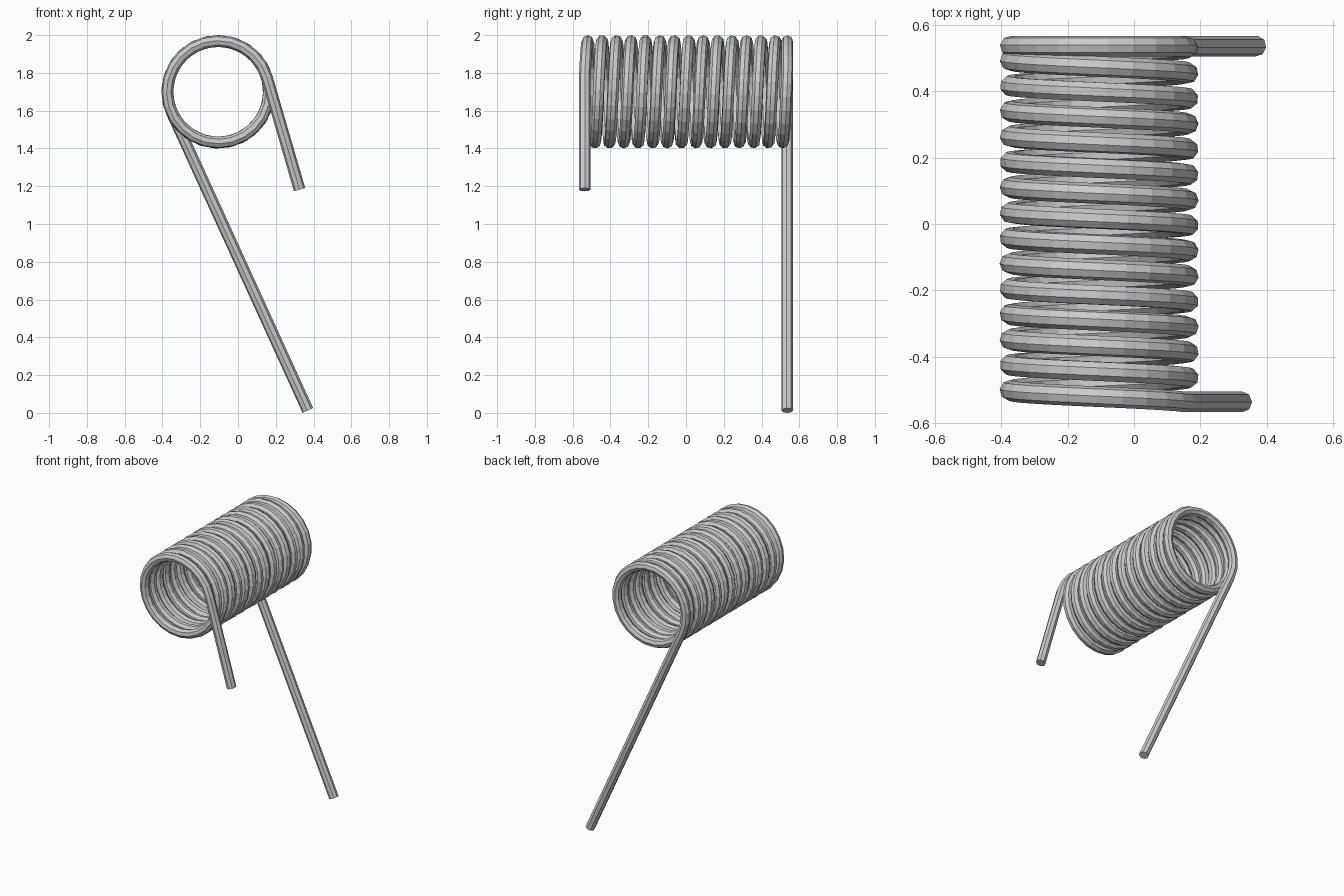
import bpy
import math

if "Cube" in bpy.data.objects:
    bpy.data.objects.remove(bpy.data.objects["Cube"])

CX, CZ, R, WIRE = -0.105, 1.70, 0.269, 0.031
PITCH, Y0, Y1, TURNS, SEG = 0.0765, -0.536, 0.536, 14, 24


def tangent_angle(px, pz, side):
    """Angle on the coil where a straight leg from (px, pz) touches it."""
    dx, dz = px - CX, pz - CZ
    return math.atan2(dz, dx) + side * math.acos(R / math.hypot(dx, dz))


# Straight leg tips and where they meet the coil
short_tip, long_tip = (0.326, 1.182), (0.37, 0.013)
a0 = tangent_angle(*short_tip, 1)
a1 = tangent_angle(*long_tip, -1) + 2 * math.pi * (TURNS + 1)

# Wire path: short leg, helix, long leg
path = [(short_tip[0], Y0, short_tip[1])]
steps = round((a1 - a0) / (2 * math.pi) * SEG)
for i in range(steps + 1):
    a = a0 + (a1 - a0) * i / steps
    y = min(Y0 + PITCH * (a - a0) / (2 * math.pi), Y1)
    path.append((CX + R * math.cos(a), y, CZ + R * math.sin(a)))
path.append((long_tip[0], Y1, long_tip[1]))

# Faceted eight-sided wire with flat end caps
curve = bpy.data.curves.new("torsion_spring", 'CURVE')
curve.dimensions = '3D'
curve.bevel_depth = WIRE
curve.bevel_resolution = 2
curve.use_fill_caps = True
spline = curve.splines.new('POLY')
spline.points.add(len(path) - 1)
for p, co in zip(spline.points, path):
    p.co = (*co, 1)
spline.use_smooth = False
spring = bpy.data.objects.new("torsion_spring", curve)
bpy.context.collection.objects.link(spring)

# Turn the swept wire into a mesh
bpy.context.view_layer.objects.active = spring
spring.select_set(True)
bpy.ops.object.convert(target='MESH')
bpy.ops.object.shade_flat()
